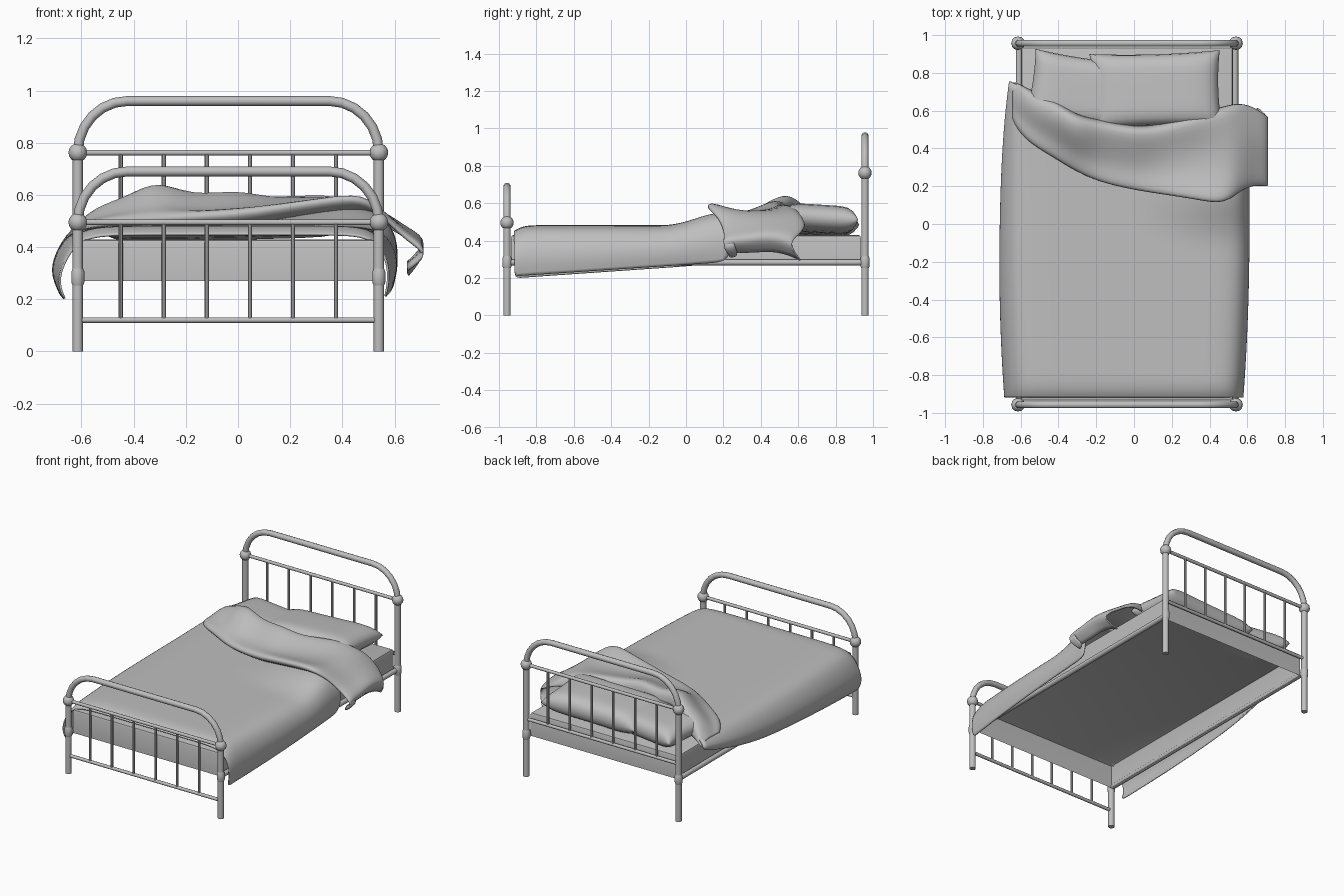
import bpy, bmesh, math
from mathutils import Vector

cube = bpy.data.objects.get("Cube")
if cube:
    bpy.data.objects.remove(cube, do_unlink=True)

grey = bpy.data.materials.new("plain_grey")
grey.use_nodes = True
grey.diffuse_color = (0.52, 0.52, 0.52, 1)
grey.node_tree.nodes["Principled BSDF"].inputs["Base Color"].default_value = grey.diffuse_color

MID_X = -0.037      # centre line of the frame
POST = 0.577        # half distance between posts
END_Y = 0.957       # head and foot of the frame
hard_parts = []


def finish(bm, name, smooth=False):
    mesh = bpy.data.meshes.new(name)
    bmesh.ops.recalc_face_normals(bm, faces=bm.faces)
    bm.to_mesh(mesh)
    bm.free()
    mesh.materials.append(grey)
    obj = bpy.data.objects.new(name, mesh)
    bpy.context.collection.objects.link(obj)
    if smooth:
        for poly in mesh.polygons:
            poly.use_smooth = True
    else:
        hard_parts.append(obj)
    return obj


def tube(name, path, radius, sides=10):
    """Sweep a ring along a path, with closed ends."""
    path = [Vector(p) for p in path]
    last = len(path) - 1
    bm = bmesh.new()
    rings = []
    for i, p in enumerate(path):
        along = (path[min(i + 1, last)] - path[max(i - 1, 0)]).normalized()
        side = along.cross(Vector((0, 1, 0)))
        if side.length < 0.1:
            side = Vector((1, 0, 0))
        side.normalize()
        up = along.cross(side)
        r = radius[i] if isinstance(radius, list) else radius
        angles = [2 * math.pi * k / sides for k in range(sides)]
        rings.append([bm.verts.new(p + side * r * math.cos(a) + up * r * math.sin(a)) for a in angles])
    for a, b in zip(rings, rings[1:]):
        for k in range(sides):
            n = (k + 1) % sides
            bm.faces.new((a[k], a[n], b[n], b[k]))
    bm.faces.new(rings[0])
    bm.faces.new(rings[-1])
    return finish(bm, name)


def sheet(name, rows):
    """Smooth cloth through a coarse grid of points."""
    bm = bmesh.new()
    grid = [[bm.verts.new(p) for p in row] for row in rows]
    for a, b in zip(grid, grid[1:]):
        for k in range(len(a) - 1):
            bm.faces.new((a[k], a[k + 1], b[k + 1], b[k]))
    obj = finish(bm, name, smooth=True)
    sub = obj.modifiers.new("Soft", "SUBSURF")
    sub.levels = sub.render_levels = 2
    solid = obj.modifiers.new("Cloth", "SOLIDIFY")
    solid.thickness = 0.008
    solid.offset = 0


def end_frame(name, y, ball_z, top_z, low_z):
    """Posts, balls, bent top tube, cross bars and spindles."""
    left, right = MID_X - POST, MID_X + POST
    for x, side in ((left, "right"), (right, "left")):
        tube(f"{name}_{side}_post", [(x, y, 0), (x, y, ball_z)], 0.02, 12)
        tube(f"{name}_{side}_collar", [(x, y, 0.25), (x, y, 0.265), (x, y, 0.305), (x, y, 0.32)],
             [0.019, 0.025, 0.025, 0.019], 12)
        bm = bmesh.new()
        bmesh.ops.create_uvsphere(bm, u_segments=12, v_segments=8, radius=0.036)
        bmesh.ops.translate(bm, verts=bm.verts, vec=(x, y, ball_z))
        finish(bm, f"{name}_{side}_ball")
    bend = [(0.19 * (1 - math.cos(a)), (top_z - ball_z) * math.sin(a))
            for a in [math.pi / 2 * k / 6 for k in range(7)]]
    arch = [(left + dx, y, ball_z + dz) for dx, dz in bend]
    arch += [(right - dx, y, ball_z + dz) for dx, dz in reversed(bend)]
    tube(f"{name}_top_tube", arch, 0.019)
    for z, label in ((ball_z, "upper"), (low_z, "lower")):
        tube(f"{name}_{label}_bar", [(left, y, z), (right, y, z)], 0.011)
    for k in range(6):
        x = MID_X + (k - 2.5) * 0.165
        tube(f"{name}_spindle", [(x, y, low_z), (x, y, ball_z)], 0.008, 8)


end_frame("headboard", END_Y, 0.762, 0.96, 0.39)
end_frame("footboard", -END_Y, 0.495, 0.69, 0.12)
for s, side in ((-1, "right"), (1, "left")):
    x = MID_X + s * 0.572
    tube(f"{side}_side_rail", [(x, -END_Y, 0.283), (x, END_Y, 0.283)], 0.017)

# mattress: box open underneath, with softened top edges
bm = bmesh.new()
bmesh.ops.create_cube(bm, size=1)
for v in bm.verts:
    v.co = (MID_X + v.co.x * 1.12, v.co.y * 1.87, 0.35 + v.co.z * 0.16)
bmesh.ops.delete(bm, geom=[f for f in bm.faces if f.normal.z < -0.5], context="FACES_ONLY")
top = [e for e in bm.edges if all(v.co.z > 0.4 for v in e.verts)]
bmesh.ops.bevel(bm, geom=top, offset=0.015, segments=2, affect="EDGES", profile=0.5)
finish(bm, "mattress")


def pillow(name, cx, cy, cz, half_x, half_y, half_z, turn, tilt):
    n = 14
    bm = bmesh.new()
    for face in (-1, 1):
        grid = []
        for i in range(n + 1):
            u = math.sin(math.pi * (i / n - 0.5))
            row = []
            for j in range(n + 1):
                v = math.sin(math.pi * (j / n - 0.5))
                puff = ((1 - u ** 6) * (1 - v ** 6)) ** 0.5
                x = u * half_x * (1 - 0.04 * (1 - v * v))
                y = v * half_y * (1 - 0.06 * (1 - u * u))
                p = Vector((x * math.cos(turn) - y * math.sin(turn),
                            x * math.sin(turn) + y * math.cos(turn),
                            face * half_z * puff - y * 0.06 + x * tilt))
                row.append(bm.verts.new(p + Vector((cx, cy, cz))))
            grid.append(row)
        for a, b in zip(grid, grid[1:]):
            for k in range(n):
                bm.faces.new((a[k], a[k + 1], b[k + 1], b[k]))
    bmesh.ops.remove_doubles(bm, verts=bm.verts, dist=0.0005)
    finish(bm, name, smooth=True)


pillow("right_pillow", -0.29, 0.71, 0.495, 0.26, 0.18, 0.068, -0.15, 0.0)
pillow("left_pillow", 0.115, 0.71, 0.512, 0.345, 0.2, 0.076, 0.03, 0.03)

# blanket: columns of x, z and where each column ends towards the head
TOP = 0.478
columns = [(-0.7, 0.2, 0.73), (-0.73, 0.27, 0.76), (-0.705, 0.36, 0.75), (-0.655, 0.44, 0.74),
           (-0.58, 0.475, 0.7), (-0.4, TOP, 0.6), (-0.2, TOP, 0.5), (0, TOP, 0.4),
           (0.2, TOP, 0.3), (0.4, TOP, 0.25), (0.5, 0.472, 0.25), (0.565, 0.44, 0.25),
           (0.605, 0.36, 0.25), (0.61, 0.28, 0.24), (0.595, 0.21, 0.22)]
rows = []
steps = 14
for i in range(steps + 1):
    row = []
    for x, z, end in columns:
        y = -0.917 + (end + 0.917) * (i / steps) ** 1.4
        drop = 1 - 0.25 * (y + 0.917)
        if x < -0.58:
            # the side hangs less far towards the head, so it spreads less
            drop -= 0.35 * max(0, y / 0.75) ** 2
            x = -0.58 + (x + 0.58) * drop ** 0.4
        bulge = 1 - 0.07 * (y + 0.05) ** 2 * (y < 0)
        sag = 0.03 * max(0, (-y - 0.84) / 0.077) ** 2 * (z - 0.2) / 0.28
        # cloth swells up just before the turned down edge
        swell = 0.07 * min(1, max(0, y + 0.04) / 0.16) * min(1, max(0, x) / 0.4)
        if x > 0.5:
            swell *= max(0, (z - 0.21) / 0.26)
        row.append((x * bulge, y, TOP - (TOP - z) * drop - sag + swell))
    rows.append(row)
sheet("blanket", rows)

# turned down cover: x, lip y, lip z, middle z, head y, head z
turned = [(-0.64, 0.56, 0.455, 0.455, 0.74, 0.445), (-0.61, 0.5, 0.48, 0.49, 0.73, 0.48),
          (-0.54, 0.43, 0.5, 0.55, 0.69, 0.55), (-0.42, 0.36, 0.515, 0.59, 0.65, 0.59),
          (-0.31, 0.29, 0.52, 0.64, 0.56, 0.67), (-0.18, 0.23, 0.53, 0.56, 0.54, 0.61),
          (0, 0.19, 0.54, 0.58, 0.5, 0.64), (0.13, 0.17, 0.56, 0.55, 0.51, 0.6),
          (0.33, 0.14, 0.59, 0.54, 0.57, 0.62), (0.48, 0.11, 0.61, 0.55, 0.61, 0.58),
          (0.56, 0.19, 0.53, 0.53, 0.63, 0.51), (0.65, 0.22, 0.44, 0.47, 0.6, 0.45),
          (0.735, 0.2, 0.39, 0.42, 0.53, 0.41), (0.65, 0.24, 0.33, 0.34, 0.61, 0.3)]
rows = [[] for _ in range(7)]
for x, ly, lz, mz, hy, hz in turned:
    span = hy - ly
    on_top = -0.6 < x < 0.55
    under = 0.48 + 0.06 * max(0, x) / 0.4 if on_top else lz - 0.01
    rows[0].append((x, ly + 0.05, min(under, lz)))
    rows[1].append((x, ly - 0.015, lz - 0.025))
    rows[2].append((x, ly, lz + 0.01))
    rows[3].append((x, ly + span * 0.3, (lz + mz) / 2 - (0.02 if on_top else 0)))
    rows[4].append((x, ly + span * 0.65, mz + 0.01))
    rows[5].append((x, hy, hz))
    rows[6].append((x, hy + 0.01, hz - (0.09 if on_top else 0.02)))
sheet("turned_down_cover", rows)

# keep creases crisp on the frame
bpy.ops.object.select_all(action="DESELECT")
for obj in hard_parts:
    obj.select_set(True)
bpy.context.view_layer.objects.active = hard_parts[0]
bpy.ops.object.shade_smooth_by_angle(angle=math.radians(40))
